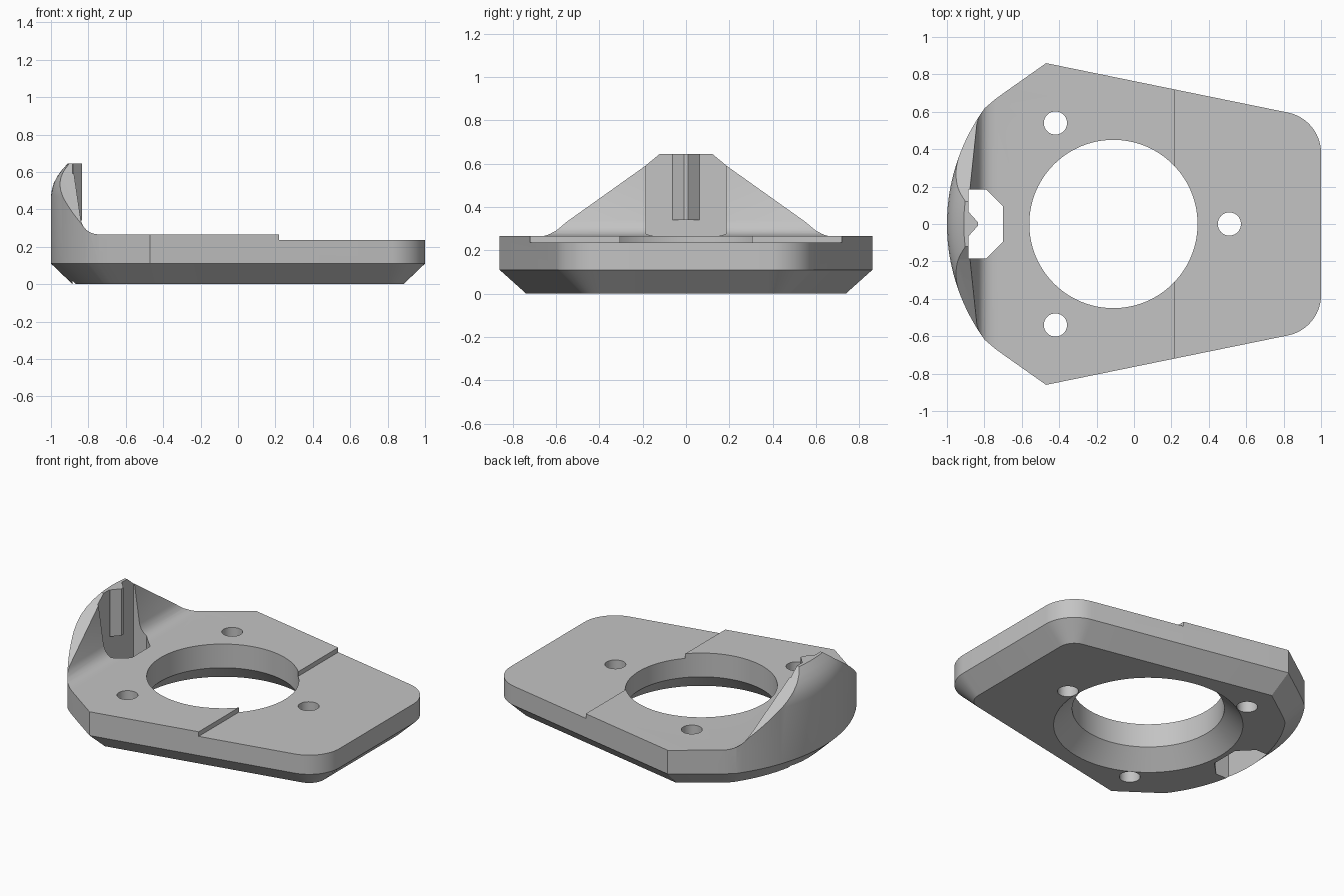
import bpy, bmesh, math
from mathutils import Vector

cube = bpy.data.objects.get("Cube")
if cube:
    bpy.data.objects.remove(cube, do_unlink=True)

GREY = (0.55, 0.55, 0.55, 1)
mat = bpy.data.materials.new("plain grey")
mat.use_nodes = True
mat.diffuse_color = GREY
mat.node_tree.nodes["Principled BSDF"].inputs["Base Color"].default_value = GREY


def loft(name, rings):
    """Skin closed rings of equal length and cap both ends."""
    bm = bmesh.new()
    loops = [[bm.verts.new(p) for p in ring] for ring in rings]
    n = len(loops[0])
    for a, b in zip(loops, loops[1:]):
        for i in range(n):
            j = (i + 1) % n
            bm.faces.new((a[i], a[j], b[j], b[i]))
    bm.faces.new(loops[0][::-1])
    bm.faces.new(loops[-1])
    bmesh.ops.recalc_face_normals(bm, faces=bm.faces)
    mesh = bpy.data.meshes.new(name)
    bm.to_mesh(mesh)
    bm.free()
    mesh.materials.append(mat)
    obj = bpy.data.objects.new(name, mesh)
    bpy.context.collection.objects.link(obj)
    return obj


def prism(name, pts, axis, lo, hi):
    """Extrude a flat outline along the given axis."""
    place = {"x": lambda p, t: (t, p[0], p[1]),
             "y": lambda p, t: (p[0], t, p[1]),
             "z": lambda p, t: (p[0], p[1], t)}[axis]
    return loft(name, [[place(p, t) for p in pts] for t in (lo, hi)])


def circle(x, y, r, z, n=64):
    return [(x + r * math.cos(2 * math.pi * i / n),
             y + r * math.sin(2 * math.pi * i / n), z) for i in range(n)]


def inset(pts, d):
    """Mitred inward offset of an anticlockwise outline."""
    out = []
    for i, p in enumerate(pts):
        a = (p - pts[i - 1]).normalized()
        b = (pts[(i + 1) % len(pts)] - p).normalized()
        na, nb = Vector((-a.y, a.x)), Vector((-b.y, b.x))
        out.append(p + (na + nb) * d / (1 + na.dot(nb)))
    return out


def combine(target, tool, operation):
    mod = target.modifiers.new("cut", "BOOLEAN")
    mod.object, mod.operation, mod.solver = tool, operation, "EXACT"
    bpy.context.view_layer.objects.active = target
    bpy.ops.object.modifier_apply(modifier=mod.name)
    bpy.data.objects.remove(tool, do_unlink=True)


def mirrored(half):
    """Close a half outline across the first coordinate's opposite side."""
    return half + [(-u, v) for u, v in reversed(half)]


# Plate outline: rounded front corners, angled sides, bowed end
half = []
for i in range(13):
    a = math.radians(78.4 * i / 12)
    half.append(Vector((0.78 + 0.22 * math.cos(a), 0.38 + 0.22 * math.sin(a))))
half += [Vector(p) for p in ((-0.47, 0.86), (-0.69, 0.705), (-0.745, 0.665))]
sweep = math.asin(0.62 / 1.05)
for i in range(20):
    a = math.pi - sweep * (1 - i / 20)
    half.append(Vector((0.05 + 1.05 * math.cos(a), 1.05 * math.sin(a))))
outline = half + [Vector((-1, 0))] + [Vector((p.x, -p.y)) for p in reversed(half)]

# Solid with chamfered bottom and domed upper rim
levels = [(0, 0.115), (0.11, 0), (0.47, 0), (0.505, 0.005), (0.54, 0.015),
          (0.575, 0.033), (0.61, 0.058), (0.645, 0.09)]
body = loft("mounting_plate",
            [[(p.x, p.y, z) for p in inset(outline, d)] for z, d in levels])

# Lengthwise profile: stepped deck, fillet and leaning upright
side = [(1.2, -0.1), (1.2, 0.235), (0.22, 0.235), (0.22, 0.265), (-0.74, 0.265),
        (-0.765, 0.268), (-0.79, 0.276), (-0.81, 0.289), (-0.827, 0.309),
        (-0.84, 0.34), (-0.885, 0.645), (-0.885, 0.8), (-1.2, 0.8), (-1.2, -0.1)]
combine(body, prism("side_profile", side, "y", -1.2, 1.2), "INTERSECT")

# Crosswise profile: tapering upright with soft feet
gable = mirrored([(1.2, -0.1), (1.2, 0.266), (0.67, 0.266), (0.63, 0.275),
                  (0.59, 0.298), (0.55, 0.332), (0.19, 0.588), (0.12, 0.646)])
combine(body, prism("gable_profile", gable, "x", -1.3, 1.3), "INTERSECT")

# Central opening, flared underneath
bore = [(0.57, -0.01), (0.56, 0), (0.45, 0.11), (0.45, 0.5)]
combine(body, loft("bore", [circle(-0.11, 0, r, z, 96) for r, z in bore]), "DIFFERENCE")

# Three screw holes
for x, y in ((-0.42, 0.54), (-0.42, -0.54), (0.51, 0)):
    hole = loft("screw_hole", [circle(x, y, 0.062, z, 40) for z in (-0.1, 0.5)])
    combine(body, hole, "DIFFERENCE")

# Slot in front of the upright
slot = [(-0.885, -0.185), (-0.79, -0.185), (-0.7, -0.095),
        (-0.7, 0.095), (-0.79, 0.185), (-0.885, 0.185)]
combine(body, prism("slot", slot, "z", -0.1, 1), "DIFFERENCE")

# Wedge rib on the upright
rib_pts = [(-0.89, -0.062), (-0.882, -0.062), (-0.835, -0.01),
           (-0.835, 0.01), (-0.882, 0.062), (-0.89, 0.062)]
rib = prism("upright_rib", rib_pts, "z", 0.34, 0.645)

# Smooth curved faces, keep edges sharp
bpy.ops.object.select_all(action="DESELECT")
body.select_set(True)
bpy.context.view_layer.objects.active = body
bpy.ops.object.shade_smooth_by_angle(angle=math.radians(22))
